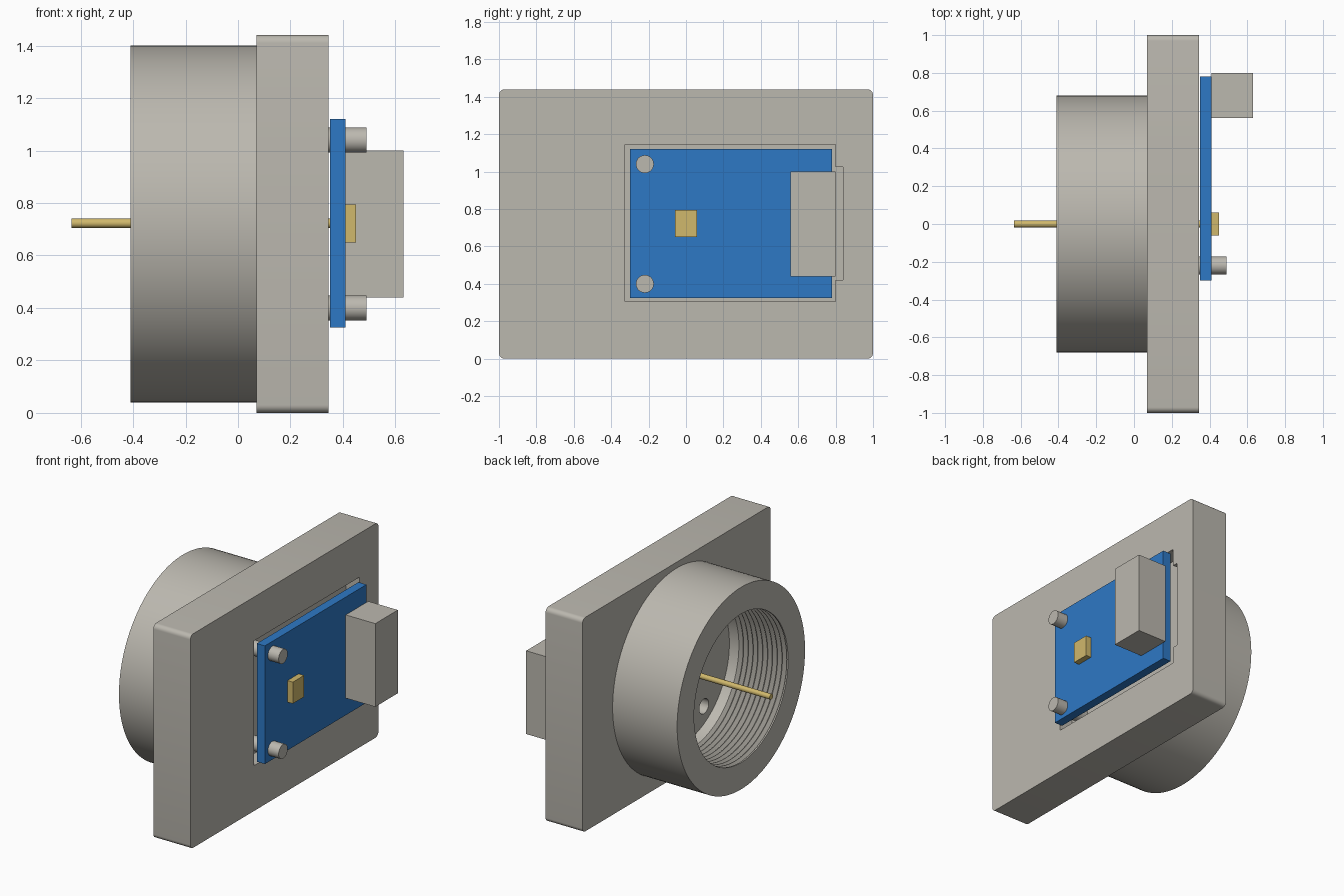
import bpy, bmesh, math
from mathutils import Matrix, Vector

cube = bpy.data.objects.get("Cube")
if cube:
    bpy.data.objects.remove(cube, do_unlink=True)

MID_Z = 0.72
SCREWS = [(-0.22, 0.40), (-0.22, 1.04)]


def material(name, rgb):
    m = bpy.data.materials.new(name)
    m.use_nodes = True
    colour = (*rgb, 1)
    m.diffuse_color = colour
    m.node_tree.nodes["Principled BSDF"].inputs["Base Color"].default_value = colour
    return m


GREY = material("warm grey", (0.50, 0.48, 0.43))
BLUE = material("board blue", (0.027, 0.19, 0.56))
GOLD = material("pale gold", (0.63, 0.48, 0.15))


def finish(name, bm, mat):
    bmesh.ops.recalc_face_normals(bm, faces=bm.faces)
    mesh = bpy.data.meshes.new(name)
    bm.to_mesh(mesh)
    bm.free()
    mesh.materials.append(mat)
    obj = bpy.data.objects.new(name, mesh)
    bpy.context.collection.objects.link(obj)
    return obj


def smooth(obj):
    obj.data.polygons.foreach_set("use_smooth", [True] * len(obj.data.polygons))
    obj.data.set_sharp_from_angle(angle=math.radians(30))


def box(name, x, y, z, mat, radius=0):
    bm = bmesh.new()
    spans = (x, y, z)
    centre = Vector([(a + b) / 2 for a, b in spans])
    size = [b - a for a, b in spans]
    bmesh.ops.create_cube(bm, size=1, matrix=Matrix.Translation(centre) @ Matrix.Diagonal((*size, 1)))
    if radius:
        # round only the corners that run through the thickness
        edges = [e for e in bm.edges if abs(e.verts[0].co.x - e.verts[1].co.x) > 0.01]
        bmesh.ops.bevel(bm, geom=edges, offset=radius, segments=6, profile=0.5, affect='EDGES')
    return finish(name, bm, mat)


def rod(name, x0, x1, y, z, r, mat, sides=32):
    bm = bmesh.new()
    place = Matrix.Translation(((x0 + x1) / 2, y, z)) @ Matrix.Rotation(math.pi / 2, 4, 'Y')
    bmesh.ops.create_cone(bm, cap_ends=True, segments=sides, radius1=r, radius2=r,
                          depth=x1 - x0, matrix=place)
    obj = finish(name, bm, mat)
    smooth(obj)
    return obj


def lathe(name, profile, mat, sides=128):
    bm = bmesh.new()
    verts = [bm.verts.new((x, 0, MID_Z + r)) for x, r in profile]
    edges = [bm.edges.new(pair) for pair in zip(verts, verts[1:])]
    bmesh.ops.spin(bm, geom=verts + edges, cent=(0, 0, MID_Z), axis=(1, 0, 0),
                   angle=math.tau, steps=sides)
    bmesh.ops.remove_doubles(bm, verts=bm.verts, dist=0.0001)
    return finish(name, bm, mat)


def cut(target, cutters):
    for cutter in cutters:
        cutter.hide_render = True
        mod = target.modifiers.new("cut", 'BOOLEAN')
        mod.operation = 'DIFFERENCE'
        mod.solver = 'EXACT'
        mod.object = cutter
        with bpy.context.temp_override(object=target, active_object=target):
            bpy.ops.object.modifier_apply(modifier=mod.name)


# Cutters: board pocket with its side notch, and screw holes
pocket = box("pocket_cutter", (0.245, 0.5), (-0.325, 0.80), (0.305, 1.145), GREY)
notch = box("notch_cutter", (0.245, 0.5), (0.70, 0.84), (0.42, 1.025), GREY)
holes = [rod("hole_cutter", 0, 0.09, y, z, 0.05, GREY) for y, z in SCREWS]

# Mounting plate
plate = box("mounting_plate", (0.07, 0.345), (-1, 1), (0, 1.44), GREY, 0.03)
cut(plate, [pocket, notch] + holes)
smooth(plate)

# Threaded collar: outer wall, grooved bore and floor
profile = [(0.08, 0), (0.08, 0.68), (-0.41, 0.68), (-0.41, 0.5)]
pitch = 0.036
for i in range(10):
    x = -0.40 + i * pitch
    profile += [(x, 0.5), (x + pitch * 0.45, 0.525), (x + pitch * 0.9, 0.5)]
profile += [(0.02, 0.49), (0.02, 0)]
collar = lathe("threaded_collar", profile, GREY)
cut(collar, holes)
smooth(collar)

for cutter in [pocket, notch] + holes:
    bpy.data.objects.remove(cutter, do_unlink=True)

# Circuit board and what sits on it
box("circuit_board", (0.35, 0.41), (-0.30, 0.78), (0.325, 1.12), BLUE)
box("connector_block", (0.41, 0.63), (0.56, 0.80), (0.44, 1.0), GREY)
box("chip", (0.41, 0.45), (-0.06, 0.06), (0.65, 0.795), GOLD)
for (y, z), side in zip(SCREWS, ("lower", "upper")):
    rod(side + "_screw", 0.085, 0.49, y, z, 0.048, GREY)

# Contact pin through the collar
rod("contact_pin", -0.635, 0.36, 0, MID_Z + 0.003, 0.018, GOLD)
